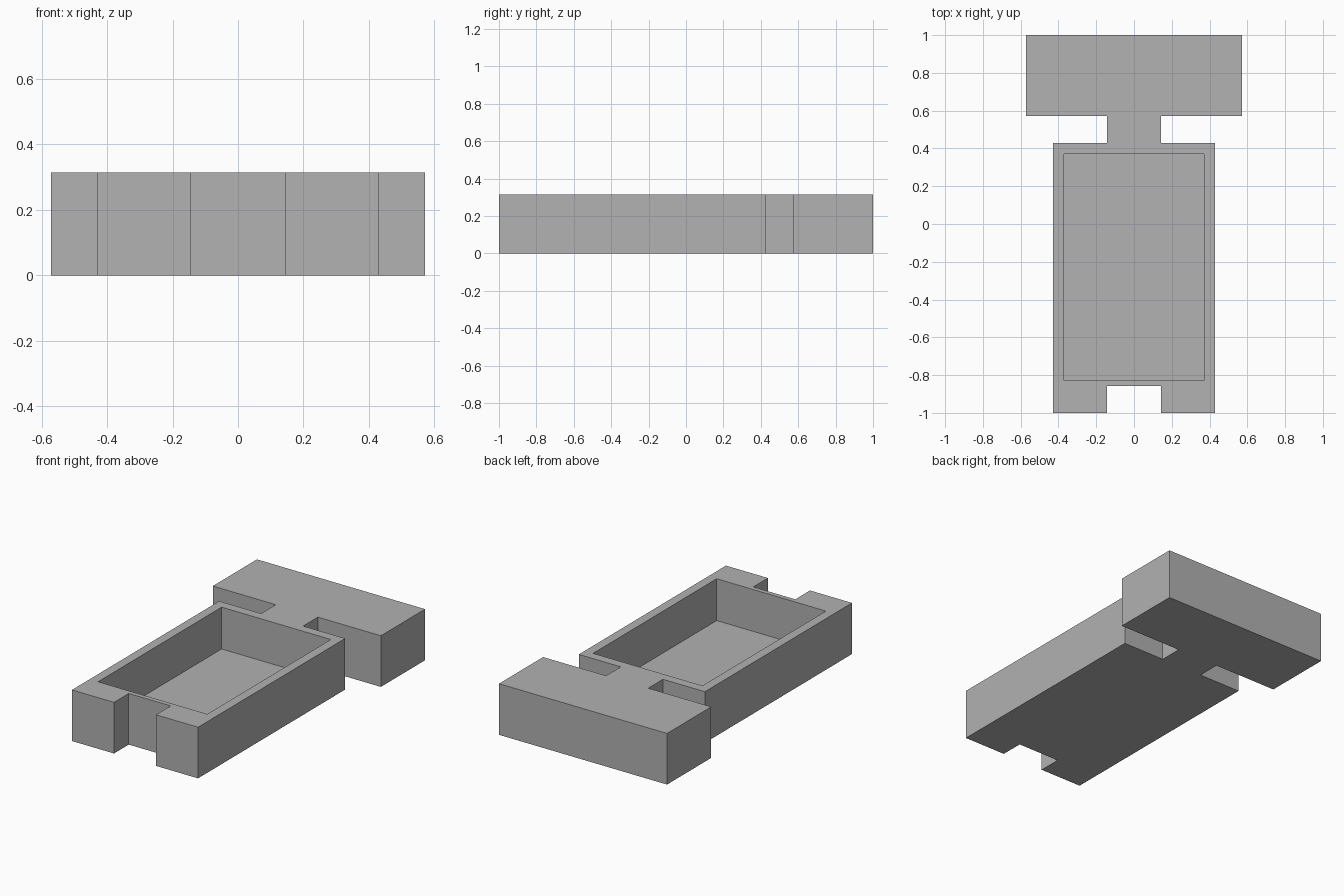
import bpy, bmesh

if "Cube" in bpy.data.objects:
    bpy.data.objects.remove(bpy.data.objects["Cube"])

U = 2 / 35          # design grid unit
HEIGHT = 5.5 * U

grey = bpy.data.materials.new("plain_grey")
grey.diffuse_color = (0.445, 0.445, 0.445, 1)
grey.use_nodes = True
grey.node_tree.nodes["Principled BSDF"].inputs["Base Color"].default_value = grey.diffuse_color


def prism(name, outline, z0, z1):
    """Extrude a flat outline (in grid units) from z0 to z1."""
    bm = bmesh.new()
    face = bm.faces.new([bm.verts.new((x * U, y * U, z0)) for x, y in outline])
    top = bmesh.ops.extrude_face_region(bm, geom=[face])["geom"]
    bmesh.ops.translate(bm, vec=(0, 0, z1 - z0),
                        verts=[v for v in top if isinstance(v, bmesh.types.BMVert)])
    bmesh.ops.recalc_face_normals(bm, faces=bm.faces)
    mesh = bpy.data.meshes.new(name)
    bm.to_mesh(mesh)
    bm.free()
    mesh.materials.append(grey)
    obj = bpy.data.objects.new(name, mesh)
    bpy.context.collection.objects.link(obj)
    return obj


# Body: front notch, tray block, neck and wide rear head, mirrored in x
right = [(2.5, -15), (2.5, -17.5), (7.5, -17.5), (7.5, 7.5),
         (2.5, 7.5), (2.5, 10), (10, 10), (10, 17.5)]
left = [(-x, y) for x, y in reversed(right)]
body = prism("tray_body", right + left, 0, HEIGHT)

# Rectangular pocket, leaving a thin floor and walls
cutter = prism("pocket_cutter", [(-6.5, -14.5), (6.5, -14.5), (6.5, 6.5), (-6.5, 6.5)],
               U, HEIGHT + U)
cutter.hide_render = True
cutter.hide_viewport = True
cutter.display_type = 'WIRE'

pocket = body.modifiers.new("pocket", 'BOOLEAN')
pocket.operation = 'DIFFERENCE'
pocket.solver = 'EXACT'
pocket.object = cutter
